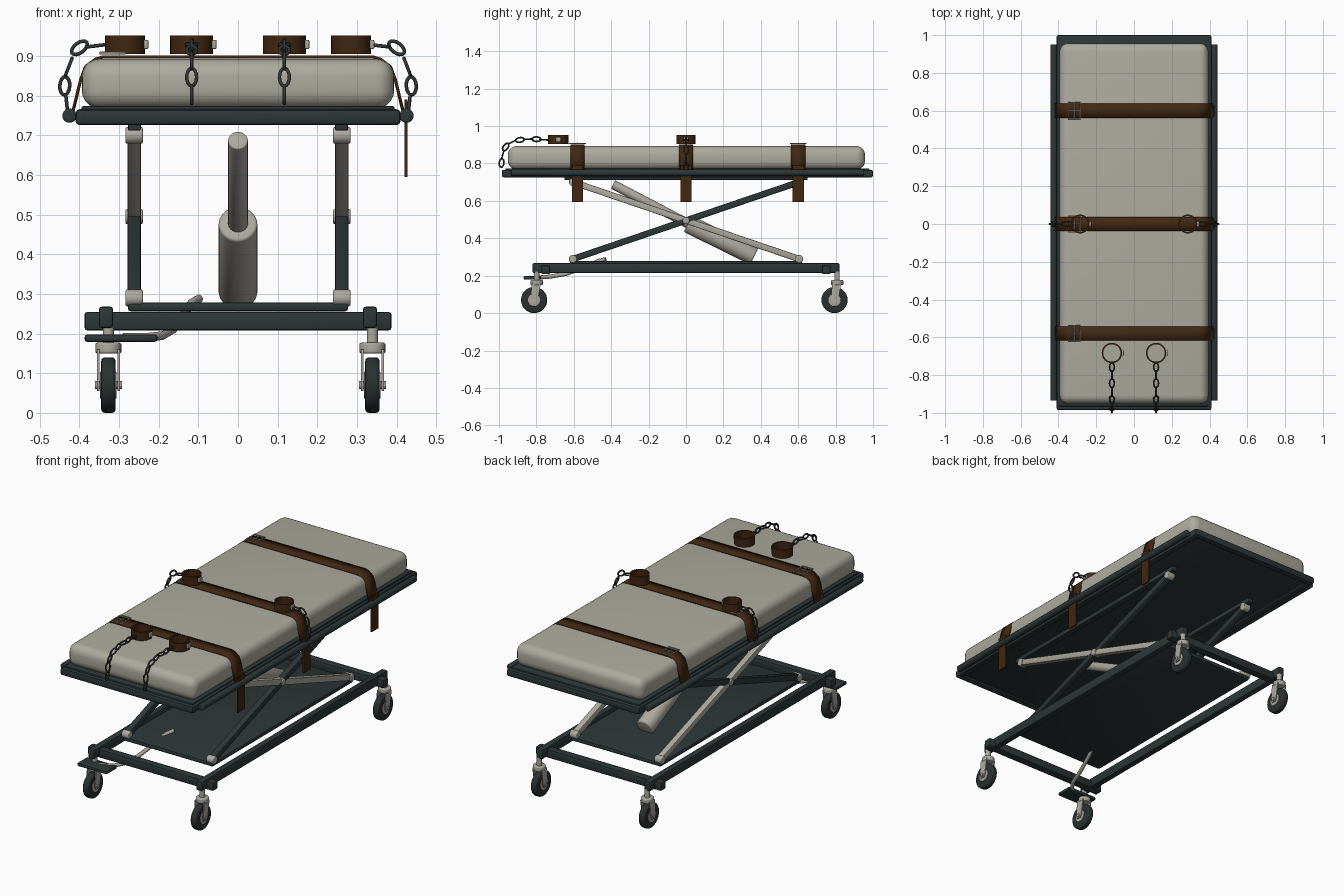
import bpy, bmesh, math
from mathutils import Vector, Matrix

if "Cube" in bpy.data.objects:
    bpy.data.objects.remove(bpy.data.objects["Cube"])


def mat(name, c):
    m = bpy.data.materials.new(name)
    m.diffuse_color = (*c, 1)
    m.use_nodes = True
    m.node_tree.nodes["Principled BSDF"].inputs["Base Color"].default_value = m.diffuse_color
    return m


DARK = mat("dark_steel", (0.026, 0.037, 0.038))
PALE = mat("pale_metal", (0.42, 0.40, 0.35))
PAD = mat("mattress_fabric", (0.42, 0.41, 0.35))
LEATHER = mat("brown_leather", (0.052, 0.020, 0.006))
CHAIN = mat("chain_iron", (0.03, 0.037, 0.037))
RUBBER = mat("wheel_rubber", (0.022, 0.030, 0.030))


def finish(name, bm, m):
    bmesh.ops.recalc_face_normals(bm, faces=bm.faces)
    me = bpy.data.meshes.new(name)
    bm.to_mesh(me)
    bm.free()
    me.materials.append(m)
    o = bpy.data.objects.new(name, me)
    bpy.context.collection.objects.link(o)
    return o


def box(name, x, y, z, m, bev=0.006, seg=2, rot=None):
    """Bevelled box from (min, max) ranges, optionally rotated about its centre."""
    bm = bmesh.new()
    size = [r[1] - r[0] for r in (x, y, z)]
    mid = Vector([(r[0] + r[1]) / 2 for r in (x, y, z)])
    bmesh.ops.create_cube(bm, size=1, matrix=Matrix.Diagonal((*size, 1)))
    if bev:
        bmesh.ops.bevel(bm, geom=bm.edges[:], offset=bev, segments=seg, profile=0.5, affect='EDGES')
    bm.transform(Matrix.Translation(mid) @ (rot or Matrix()))
    return finish(name, bm, m)


def rod(name, a, b, r, m, r2=None, n=20, bev=0.0):
    """Cylinder or cone from a to b."""
    a, b = Vector(a), Vector(b)
    bm = bmesh.new()
    bmesh.ops.create_cone(bm, cap_ends=True, segments=n, radius1=r, radius2=r if r2 is None else r2,
                          depth=(b - a).length)
    if bev:
        rims = [e for e in bm.edges if abs(e.verts[0].co.z - e.verts[1].co.z) < 1e-5]
        bmesh.ops.bevel(bm, geom=rims, offset=bev, segments=3, profile=0.5, affect='EDGES')
    q = (b - a).to_track_quat('Z', 'Y').to_matrix().to_4x4()
    bm.transform(Matrix.Translation((a + b) / 2) @ q)
    return finish(name, bm, m)


def tube(name, pts, r, m, cyclic=False):
    """Round wire through points."""
    cu = bpy.data.curves.new(name, 'CURVE')
    cu.dimensions, cu.bevel_depth, cu.bevel_resolution, cu.use_fill_caps = '3D', r, 2, True
    s = cu.splines.new('POLY')
    s.points.add(len(pts) - 1)
    for p, c in zip(s.points, pts):
        p.co = (*c, 1)
    s.use_cyclic_u = cyclic
    cu.materials.append(m)
    o = bpy.data.objects.new(name, cu)
    bpy.context.collection.objects.link(o)


def chain(name, pts, binormal):
    """Oval links at the given centres, alternately turned by 90 degrees."""
    pts, b = [Vector(p) for p in pts], Vector(binormal)
    for i, p in enumerate(pts):
        d = (pts[min(i + 1, len(pts) - 1)] - pts[max(i - 1, 0)]).normalized()
        side = b if i % 2 == 0 else d.cross(b)
        oval = []
        for k in range(16):
            t = 2 * math.pi * k / 16
            oval.append(p + d * 0.023 * math.cos(t) + side * 0.0125 * math.sin(t))
        tube(f"{name}_link_{i}", oval, 0.0045, CHAIN, True)


def cuff(name, x, y, r):
    """Open leather ring with a small metal clasp."""
    bm = bmesh.new()
    prof = [(r - 0.008, 0.905), (r, 0.905), (r, 0.952), (r - 0.008, 0.952)]
    vs = [bm.verts.new((p, 0, z)) for p, z in prof]
    es = [bm.edges.new((vs[i], vs[(i + 1) % 4])) for i in range(4)]
    bmesh.ops.spin(bm, geom=vs + es, cent=(0, 0, 0), axis=(0, 0, 1), angle=2 * math.pi, steps=32)
    bmesh.ops.remove_doubles(bm, verts=bm.verts, dist=1e-5)
    bm.transform(Matrix.Translation((x, y, 0)))
    finish(name, bm, LEATHER)
    box(name + "_clasp", (x + r - 0.004, x + r + 0.009), (y - 0.014, y + 0.014), (0.918, 0.941), PALE, 0.003)


# deck frame, panel and side rails
box("deck_panel", (-0.395, 0.395), (-0.965, 0.98), (0.736, 0.774), DARK, 0.005)
for s in (-1, 1):
    box("deck_side_bar", sorted((s * 0.372, s * 0.41)), (-0.985, 1.0), (0.726, 0.766), DARK, 0.01)
    yc = 0.0075 + s * 0.9735
    box("deck_end_bar", (-0.41, 0.41), (yc - 0.019, yc + 0.019), (0.726, 0.766), DARK, 0.01)
    rod("side_rail", (s * 0.425, -0.935, 0.75), (s * 0.425, 0.95, 0.75), 0.018, DARK, bev=0.005)
    box("deck_track", sorted((s * 0.245, s * 0.278)), (-0.65, 0.65), (0.712, 0.738), DARK, 0.004)

# mattress
box("mattress", (-0.394, 0.394), (-0.952, 0.957), (0.768, 0.893), PAD, 0.045, 5)

# straps with hanging tails and buckles
path = [(-0.416, 0.762), (-0.397, 0.84), (-0.385, 0.873), (-0.36, 0.892), (-0.34, 0.898)]
path += [(-x, z) for x, z in reversed(path)]
for i, y in enumerate((-0.58, 0.0, 0.6)):
    bm = bmesh.new()
    rows = [[bm.verts.new((x, y + w, z)) for x, z in path] for w in (-0.038, 0.038)]
    for k in range(len(path) - 1):
        bm.faces.new((rows[0][k], rows[0][k + 1], rows[1][k + 1], rows[1][k]))
    o = finish(f"strap_{i}", bm, LEATHER)
    sol = o.modifiers.new("thickness", 'SOLIDIFY')
    sol.thickness, sol.offset = 0.008, 0
    box(f"strap_tail_{i}", (0.42, 0.427), (y - 0.03, y + 0.03), (0.595, 0.79), LEATHER, 0)
    x0, x1, z = -0.348, -0.285, 0.907
    tube(f"buckle_{i}", [(x0, y - 0.043, z), (x1, y - 0.043, z), (x1, y + 0.043, z), (x0, y + 0.043, z)],
         0.0035, PALE, True)
    tube(f"buckle_bar_{i}", [(-0.316, y - 0.043, z), (-0.316, y + 0.043, z)], 0.003, PALE)
    tube(f"buckle_pin_{i}", [(x0, y, z + 0.002), (x1, y, z + 0.002)], 0.003, PALE)

# cuffs and chains
wrist = [(0.358, 0.926), (0.40, 0.921), (0.427, 0.873), (0.437, 0.825), (0.432, 0.779)]
ankle = [(-0.758, 0.927), (-0.80, 0.93), (-0.843, 0.93), (-0.888, 0.926),
         (-0.93, 0.915), (-0.964, 0.888), (-0.98, 0.847), (-0.986, 0.803)]
for s in (-1, 1):
    cuff("wrist_cuff", s * 0.285, 0, 0.05)
    chain("wrist_chain", [(s * x, 0, z) for x, z in wrist], (0, 1, 0))
    cuff("ankle_cuff", s * 0.117, -0.683, 0.054)
    chain("ankle_chain", [(s * 0.117, y, z) for y, z in ankle], (1, 0, 0))

# scissor lift arms with pivots
ang = math.atan2(0.415, 1.22)
half = math.hypot(0.415, 1.22) / 2
for s in (-1, 1):
    x = s * 0.262
    for label, sg, m in (("dark", 1, DARK), ("pale", -1, PALE)):
        box(f"scissor_arm_{label}", (x - 0.017, x + 0.017), (-half, half), (0.478, 0.512), m, 0.005,
            rot=Matrix.Rotation(sg * ang, 4, 'X'))
        for y, z in ((-sg * 0.605, 0.29), (sg * 0.605, 0.70)):
            rod("arm_pivot", (x - 0.022, y, z), (x + 0.022, y, z), 0.021, PALE, bev=0.004)
    rod("centre_pivot", (x - 0.022, 0, 0.495), (x + 0.022, 0, 0.495), 0.019, PALE, bev=0.004)

# lifting cylinder
rod("lift_cylinder", (0, 0.365, 0.303), (0, 0.01, 0.478), 0.049, PALE, n=28, bev=0.008)
rod("lift_piston", (0, 0.03, 0.468), (0, -0.39, 0.688), 0.025, PALE, n=24, bev=0.004)

# base frame and plate
box("base_plate", (-0.278, 0.278), (-0.62, 0.62), (0.256, 0.279), DARK, 0.008)
for s in (-1, 1):
    box("base_side_rail", (s * 0.333 - 0.018, s * 0.333 + 0.018), (-0.82, 0.82), (0.214, 0.268), DARK, 0.007)
    box("base_cross_bar", (-0.387, 0.387), (s * 0.75 - 0.023, s * 0.75 + 0.023), (0.208, 0.255), DARK, 0.007)

# foot pedal and lever
box("foot_pedal", (-0.387, -0.203), (-0.868, -0.775), (0.179, 0.198), DARK, 0.007)
tube("pedal_lever", [(-0.29, -0.81, 0.19), (-0.225, -0.78, 0.191), (-0.19, -0.73, 0.195),
                     (-0.165, -0.64, 0.21), (-0.135, -0.53, 0.25), (-0.115, -0.47, 0.279),
                     (-0.098, -0.43, 0.288)], 0.011, PALE)

# casters: stem, cap, fork, axle, wheel
for sx in (-1, 1):
    for sy in (-1, 1):
        x, ys = sx * 0.333 + 0.006, sy * 0.803 + 0.005
        yw = ys - 0.014
        rod("caster_stem", (x, ys, 0.16), (x, ys, 0.222), 0.014, PALE)
        rod("caster_cap", (x, ys, 0.15), (x, ys, 0.177), 0.033, PALE, bev=0.005)
        rod("wheel", (x - 0.018, yw, 0.07), (x + 0.018, yw, 0.07), 0.07, RUBBER, n=32, bev=0.009)
        rod("wheel_hub", (x - 0.021, yw, 0.07), (x + 0.021, yw, 0.07), 0.034, PALE, bev=0.002)
        rod("axle", (x - 0.034, yw, 0.07), (x + 0.034, yw, 0.07), 0.010, PALE, n=12)
        for s in (-1, 1):
            xf = x + s * 0.026
            bm = bmesh.new()
            prof = [(ys - 0.026, 0.16), (yw - 0.02, 0.07), (yw - 0.012, 0.055), (yw + 0.012, 0.055),
                    (yw + 0.02, 0.07), (ys + 0.022, 0.16)]
            f = bm.faces.new([bm.verts.new((xf - 0.003, y, z)) for y, z in prof])
            ex = bmesh.ops.extrude_face_region(bm, geom=[f])
            bmesh.ops.translate(bm, vec=(0.006, 0, 0),
                                verts=[v for v in ex["geom"] if isinstance(v, bmesh.types.BMVert)])
            finish("caster_fork", bm, PALE)

# smooth shading with sharp edges kept
bpy.ops.object.select_all(action='DESELECT')
for o in bpy.context.scene.objects:
    if o.type == 'MESH':
        o.select_set(True)
        bpy.context.view_layer.objects.active = o
bpy.ops.object.shade_smooth_by_angle(angle=math.radians(40))
